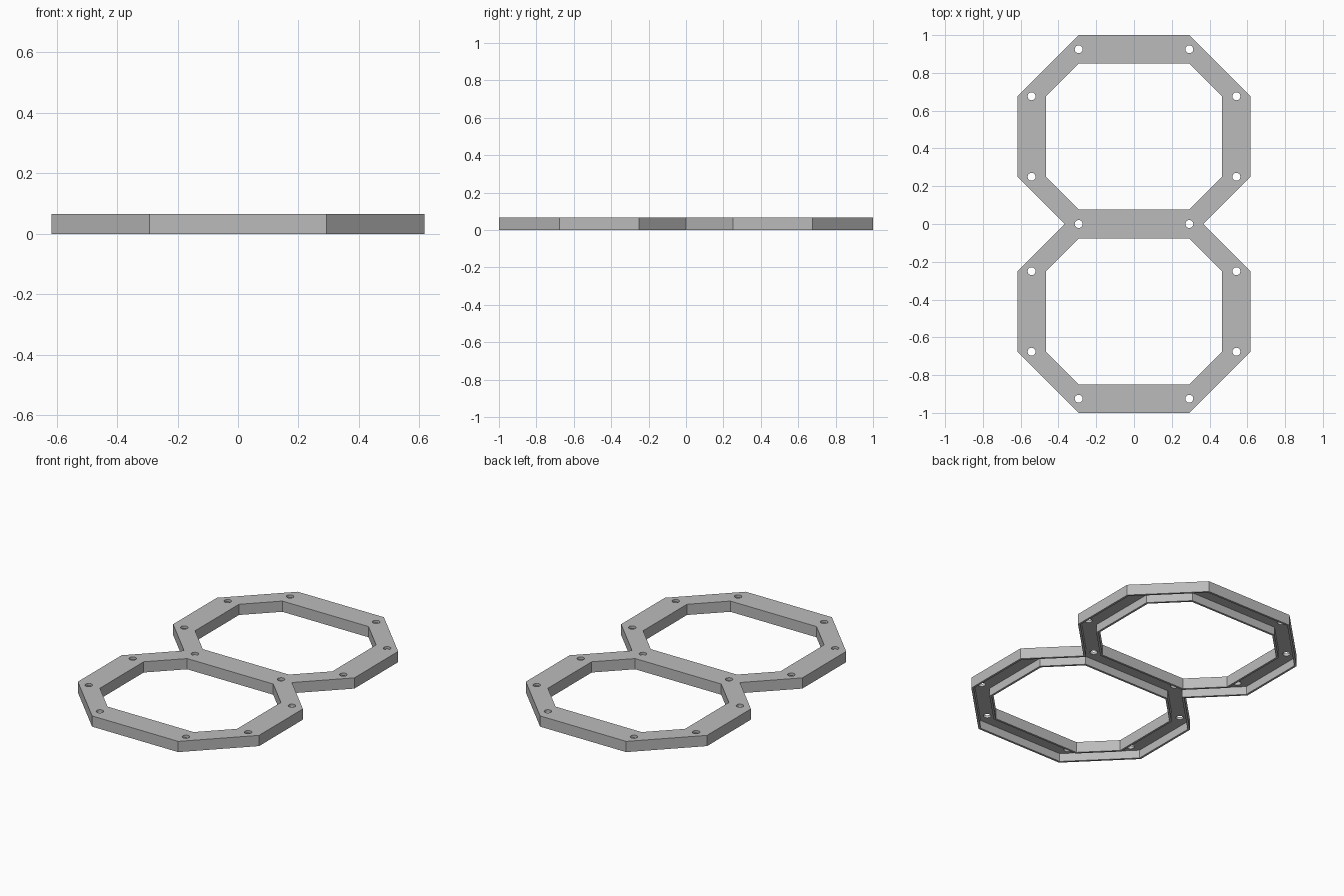
import bpy, bmesh, math
from mathutils import Vector

if "Cube" in bpy.data.objects:
    bpy.data.objects.remove(bpy.data.objects["Cube"], do_unlink=True)

HEIGHT = 0.066
WALL = 0.013
PLATE = 0.016
RING_Y = 0.463
OUTER = (0.617, 0.537, 0.83)   # half width, half depth, corner sum
INNER = (0.467, 0.387, 0.68)
HOLE_R = 0.021

grey = bpy.data.materials.new("light grey")
grey.use_nodes = True
colour = (0.5, 0.5, 0.5, 1)
grey.diffuse_color = colour
grey.node_tree.nodes["Principled BSDF"].inputs["Base Color"].default_value = colour


def octagon(size, y, grow=0.0):
    """Eight corners of a chamfered rectangle, offset outward by grow."""
    w, d = size[0] + grow, size[1] + grow
    c = size[2] + grow * math.sqrt(2)
    quarter = [(w, c - w), (c - d, d)]
    pts = quarter + [(-px, py) for px, py in reversed(quarter)]
    pts += [(-px, -py) for px, py in pts]
    return [(px, py + y) for px, py in pts]


def circle(x, y, r, n=24):
    return [(x + r * math.cos(i * math.tau / n), y + r * math.sin(i * math.tau / n))
            for i in range(n)]


def prism(name, outlines, z0, z1):
    """Extrude one or more separate outlines between two heights."""
    bm = bmesh.new()
    for pts in outlines:
        face = bm.faces.new([bm.verts.new((x, y, z0)) for x, y in pts])
        ext = bmesh.ops.extrude_face_region(bm, geom=[face])
        top = [v for v in ext["geom"] if isinstance(v, bmesh.types.BMVert)]
        bmesh.ops.translate(bm, verts=top, vec=Vector((0, 0, z1 - z0)))
    bmesh.ops.recalc_face_normals(bm, faces=bm.faces)
    mesh = bpy.data.meshes.new(name)
    bm.to_mesh(mesh)
    bm.free()
    mesh.materials.append(grey)
    obj = bpy.data.objects.new(name, mesh)
    bpy.context.collection.objects.link(obj)
    return obj


def combine(target, tool, operation):
    """Apply a boolean and discard the tool object."""
    mod = target.modifiers.new("boolean", "BOOLEAN")
    mod.operation, mod.object, mod.solver = operation, tool, "EXACT"
    bpy.context.view_layer.update()
    result = target.evaluated_get(bpy.context.evaluated_depsgraph_get())
    mesh = bpy.data.meshes.new_from_object(result)
    target.modifiers.clear()
    target.data = mesh
    bpy.data.objects.remove(tool, do_unlink=True)


def double_ring(name, inset, z0, z1, overshoot):
    """Two joined octagonal frames sharing the middle bar."""
    ring = prism(name, [octagon(OUTER, RING_Y, -inset)], z0, z1)
    combine(ring, prism("second", [octagon(OUTER, -RING_Y, -inset)], z0, z1), "UNION")
    windows = [octagon(INNER, y, inset) for y in (RING_Y, -RING_Y)]
    combine(ring, prism("windows", windows, z0 - overshoot, z1 + overshoot), "DIFFERENCE")
    return ring


# Frame with its open channel underneath
frame = double_ring("double_octagon_frame", 0, 0, HEIGHT, 0.1)
channel = double_ring("channel", WALL, -0.05, HEIGHT - PLATE, 0.1)
combine(frame, channel, "DIFFERENCE")

# Screw holes at every corner, on the centre line of the bars
mid = [(a + b) / 2 for a, b in zip(OUTER, INNER)]
side_x, side_y = mid[0], OUTER[2] - OUTER[0]
end_x, end_y = OUTER[2] - OUTER[1], RING_Y + mid[1]
spots = [(end_x, 0), (end_x, end_y), (end_x, -end_y)]
spots += [(side_x, s * RING_Y + t * side_y) for s in (1, -1) for t in (1, -1)]
holes = [circle(m * x, y, HOLE_R) for x, y in spots for m in (1, -1)]
combine(frame, prism("holes", holes, -0.1, HEIGHT + 0.1), "DIFFERENCE")
